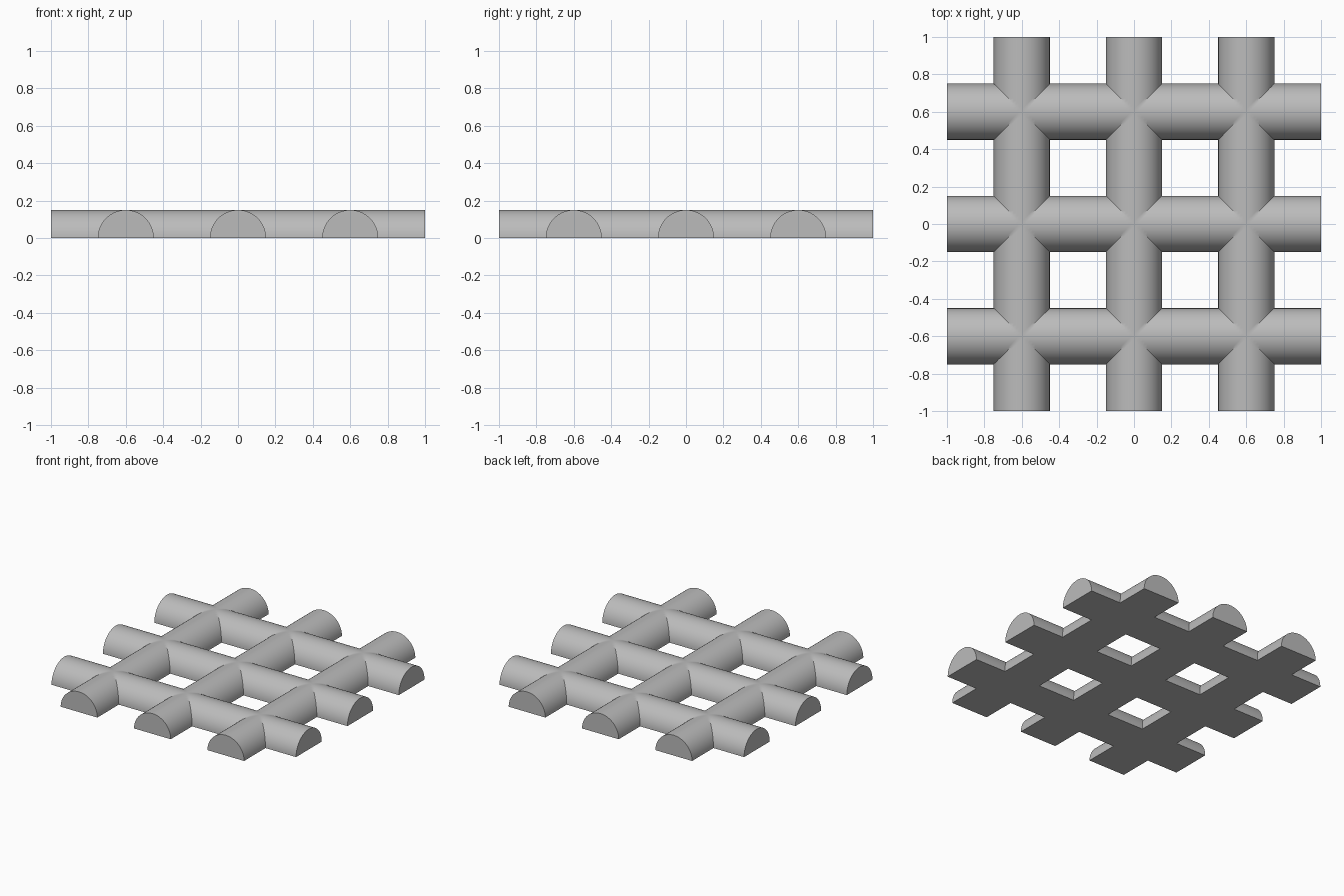
import bpy, bmesh, math

cube = bpy.data.objects.get("Cube")
if cube:
    bpy.data.objects.remove(cube, do_unlink=True)

RADIUS, HALF, SEGMENTS = 0.15, 1.0, 32
CENTRES = (-0.6, 0.0, 0.6)


def lines(steps):
    """Grid lines across the bars as (position, arch height, bar index)."""
    result = [(-HALF, 0.0)]
    for c in CENTRES:
        for k in range(steps + 1):
            a = math.pi * k / steps
            z = 0.0 if k in (0, steps) else RADIUS * math.sin(a)
            result.append((c - RADIUS * math.cos(a), z))
    return result + [(HALF, 0.0)]


bm = bmesh.new()
cache = {}


def vert(x, y, z):
    key = (round(x, 5), round(y, 5), round(z, 5))
    if key not in cache:
        cache[key] = bm.verts.new(key)
    return cache[key]


def in_bar(a, b):
    mid = (a + b) / 2
    return any(abs(mid - c) < RADIUS for c in CENTRES)


def skin(steps, top):
    """Lay the arched top or the flat underside over every bar and crossing."""
    grid = lines(steps)
    for (x0, h0), (x1, h1) in zip(grid, grid[1:]):
        for (y0, g0), (y1, g1) in zip(grid, grid[1:]):
            across, along = in_bar(x0, x1), in_bar(y0, y1)
            if not (across or along):
                continue
            corners = [(x0, y0, max(h0, g0)), (x1, y0, max(h1, g0)),
                       (x1, y1, max(h1, g1)), (x0, y1, max(h0, g1))]
            if not top:
                bm.faces.new([vert(x, y, 0) for x, y, z in reversed(corners)])
                continue
            q = [vert(*p) for p in corners]
            # Split the cells on the mitre lines so the valleys are crisp
            if across and along and abs(h0 - g0) < 1e-6 and abs(h1 - g1) < 1e-6:
                bm.faces.new((q[0], q[1], q[2]))
                bm.faces.new((q[0], q[2], q[3]))
            elif across and along and abs(h0 - g1) < 1e-6 and abs(h1 - g0) < 1e-6:
                bm.faces.new((q[0], q[1], q[3]))
                bm.faces.new((q[1], q[2], q[3]))
            else:
                bm.faces.new(q)


skin(SEGMENTS, True)
skin(1, False)

# Half-round end caps
for c in CENTRES:
    arch = [(p, z) for p, z in lines(SEGMENTS) if abs(p - c) < RADIUS + 1e-4]
    for end in (-HALF, HALF):
        bm.faces.new([vert(p, end, z) for p, z in arch])
        bm.faces.new([vert(end, p, z) for p, z in arch])

bmesh.ops.recalc_face_normals(bm, faces=bm.faces)
mesh = bpy.data.meshes.new("lattice_bars")
bm.to_mesh(mesh)
bm.free()

# Plain grey finish
grey = bpy.data.materials.new("light_grey")
grey.use_nodes = True
colour = (0.5, 0.5, 0.5, 1)
grey.diffuse_color = colour
grey.node_tree.nodes["Principled BSDF"].inputs["Base Color"].default_value = colour
mesh.materials.append(grey)

lattice = bpy.data.objects.new("lattice_bars", mesh)
bpy.context.collection.objects.link(lattice)
bpy.ops.object.select_all(action="DESELECT")
lattice.select_set(True)
bpy.context.view_layer.objects.active = lattice
bpy.ops.object.shade_smooth_by_angle(angle=math.radians(30))
